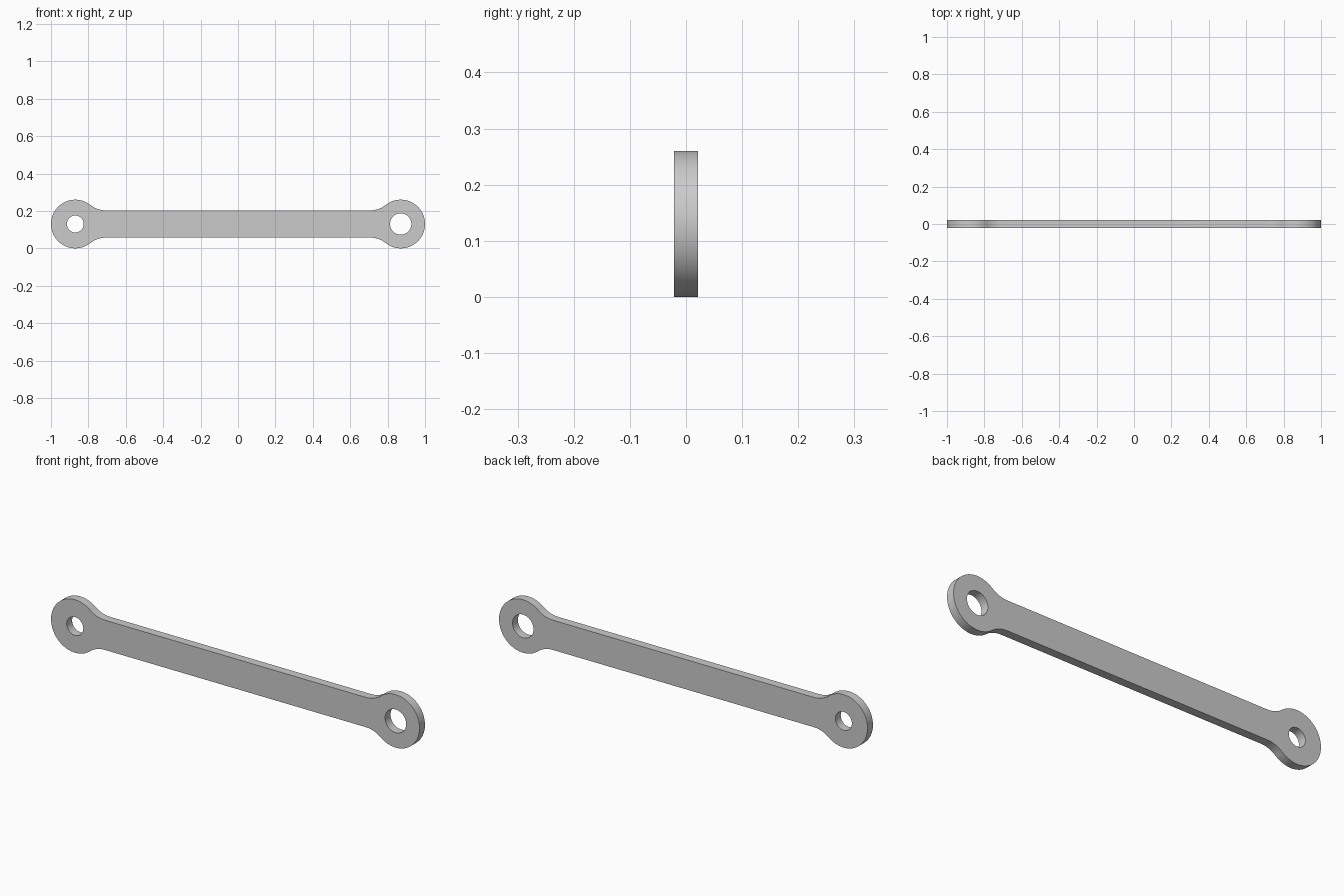
import bpy
from math import sin, cos, pi, sqrt, atan2, radians

cube = bpy.data.objects.get("Cube")
if cube:
    bpy.data.objects.remove(cube, do_unlink=True)

EYE_X = 0.87        # distance of each eye from the middle
EYE_R = 0.13        # outer radius of the eyes
BAR_H = 0.073       # half height of the bar
FILLET = 0.13       # radius of the neck between bar and eye
DEPTH = 0.021       # half thickness


def arc(cx, cy, r, start, end, n):
    angles = [start + (end - start) * i / n for i in range(n + 1)]
    return [(cx + r * cos(a), cy + r * sin(a)) for a in angles]


def add_loop(curve, points):
    spline = curve.splines.new("POLY")
    spline.points.add(len(points) - 1)
    for p, (x, y) in zip(spline.points, points):
        p.co = (x, y, 0, 1)
    spline.use_cyclic_u = True


# Quarter outline: neck fillet, then the round eye down to the centre line
dx = sqrt((EYE_R + FILLET) ** 2 - (BAR_H + FILLET) ** 2)
meet = atan2(BAR_H + FILLET, -dx)
neck = arc(EYE_X - dx, BAR_H + FILLET, FILLET, -pi / 2, meet - pi, 12)
eye = arc(EYE_X, 0, EYE_R, meet, 0, 32)
quarter = neck + eye[1:]

# Mirror into the full outline
half = quarter + [(x, -y) for x, y in reversed(quarter[:-1])]
outline = half + [(-x, y) for x, y in reversed(half)]

# Link plate with a smaller pin hole on the right and a larger one on the left
curve = bpy.data.curves.new("link_bar", "CURVE")
curve.dimensions = "2D"
curve.fill_mode = "BOTH"
curve.extrude = DEPTH
add_loop(curve, outline)
for x, r in ((-EYE_X, 0.045), (EYE_X, 0.057)):
    add_loop(curve, arc(x, 0, r, 0, 2 * pi, 48)[:-1])

bar = bpy.data.objects.new("link_bar", curve)
bpy.context.collection.objects.link(bar)
bar.rotation_euler.x = radians(90)
bar.location.z = EYE_R

# Turn into an upright mesh with smooth rims and sharp edges
bpy.ops.object.select_all(action="DESELECT")
bar.select_set(True)
bpy.context.view_layer.objects.active = bar
bpy.ops.object.convert(target="MESH")
bar = bpy.context.view_layer.objects.active
bpy.ops.object.transform_apply(location=True, rotation=True, scale=True)
bpy.ops.object.shade_smooth_by_angle(angle=radians(30))

# Plain grey metal
grey = bpy.data.materials.new("grey_metal")
grey.use_nodes = True
colour = (0.6, 0.6, 0.6, 1)
grey.diffuse_color = colour
grey.node_tree.nodes["Principled BSDF"].inputs["Base Color"].default_value = colour
bar.data.materials.clear()
bar.data.materials.append(grey)
